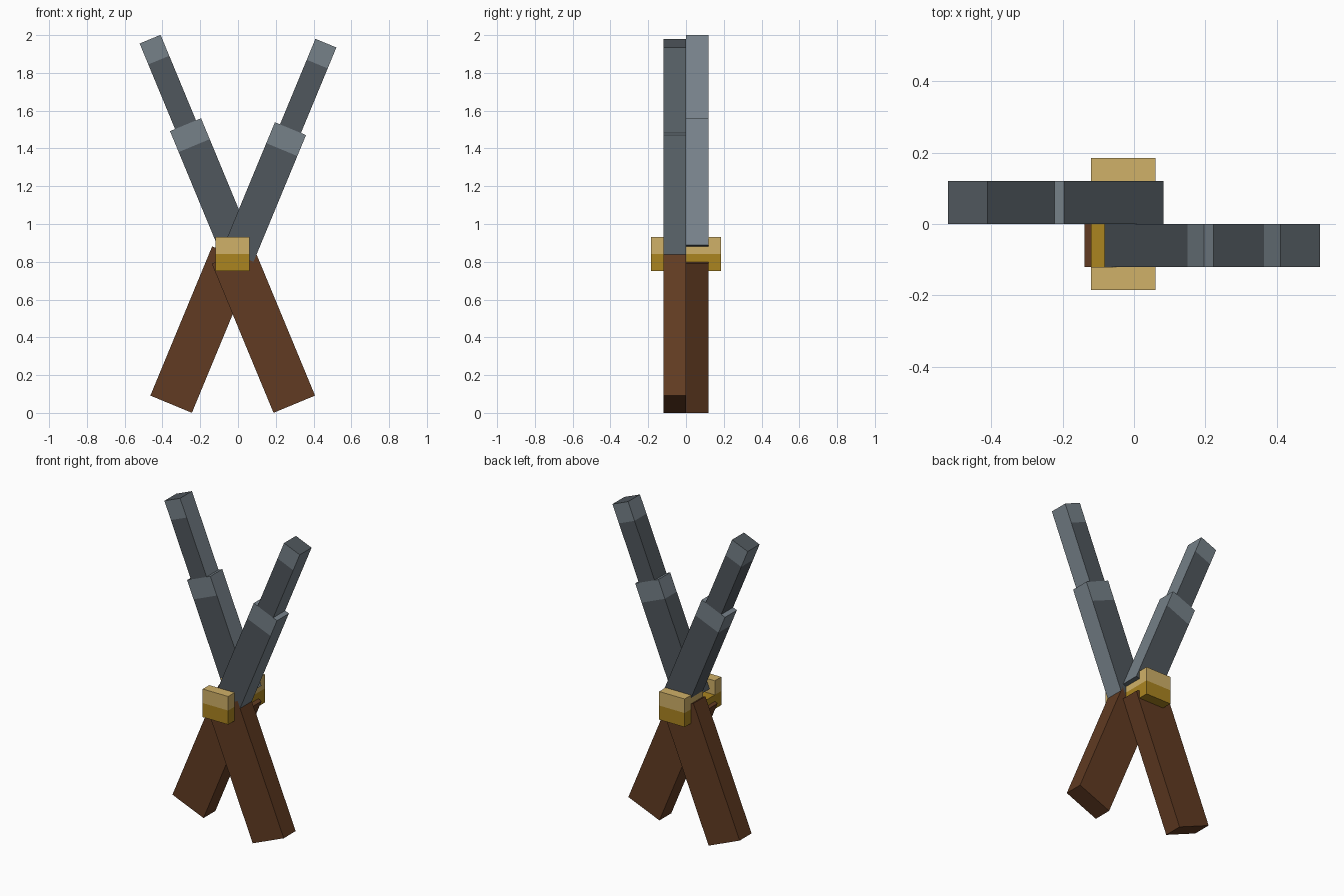
import bpy, bmesh
from math import radians
from mathutils import Matrix, Vector

if "Cube" in bpy.data.objects:
    bpy.data.objects.remove(bpy.data.objects["Cube"])


def material(name, rgb):
    # sRGB 0-255 to linear
    lin = [((c / 255 + 0.055) / 1.055) ** 2.4 for c in rgb]
    m = bpy.data.materials.new(name)
    m.use_nodes = True
    m.diffuse_color = (*lin, 1)
    m.node_tree.nodes["Principled BSDF"].inputs["Base Color"].default_value = (*lin, 1)
    return m


STEEL = material("dark steel", (80, 87, 93))
EDGE = material("light steel", (118, 129, 137))
WOOD = material("brown wood", (97, 59, 34))
GOLD = material("light gold", (208, 177, 104))
BRONZE = material("dark gold", (171, 133, 32))


def box(name, lo, hi, mats, rule=None, cut=None, matrix=Matrix()):
    """Box from corner lo to corner hi, split at local height cut, coloured by rule."""
    bm = bmesh.new()
    bmesh.ops.create_cube(bm, size=1)
    lo, hi = Vector(lo), Vector(hi)
    for v in bm.verts:
        v.co = (lo + hi) / 2 + v.co * (hi - lo)
    if cut is not None:
        bmesh.ops.bisect_plane(bm, geom=bm.verts[:] + bm.edges[:] + bm.faces[:],
                               plane_co=(0, 0, cut), plane_no=(0, 0, 1))
    bm.normal_update()
    for f in bm.faces:
        f.material_index = rule(f) if rule else 0
    bm.transform(matrix)
    mesh = bpy.data.meshes.new(name)
    bm.to_mesh(mesh)
    bm.free()
    for m in mats:
        mesh.materials.append(m)
    obj = bpy.data.objects.new(name, mesh)
    bpy.context.collection.objects.link(obj)
    return obj


def leaning(x, z, angle):
    return Matrix.Translation((x, 0, z)) @ Matrix.Rotation(radians(angle), 4, 'Y')


def blade_rule(cut, plain_end):
    # right edge and the band near the end are light
    def rule(f):
        if f.normal.z > 0.9 and plain_end:
            return 0
        return int(f.normal.x > 0.9 or f.calc_center_median().z > cut)
    return rule


BAND, LOWER, UPPER = 0.12, 0.726, 0.49
for side, s, y0, z in (("front", 1, -0.12, 0.834), ("back", -1, 0, 0.855)):
    y1 = y0 + 0.12
    # stepped blade
    m = leaning(0, z, s * 22.5)
    cut = LOWER - BAND
    box(side + "_blade_lower", (-0.089, y0, 0), (0.089, y1, LOWER), (STEEL, EDGE),
        blade_rule(cut, False), cut, m)
    cut = LOWER + UPPER - BAND
    box(side + "_blade_tip", (-0.06, y0, LOWER), (0.06, y1, LOWER + UPPER), (STEEL, EDGE),
        blade_rule(cut, True), cut, m)
    # handle leaning the other way
    box(side + "_handle", (-0.119, y0, 0), (0.119, y1, 0.855), (WOOD,),
        matrix=leaning(-0.028 + s * 0.326, 0.046, -s * 22.5))


# clasp at the crossing, with a channel behind its front plate
def clasp(name, y0, y1, top):
    box(name, (-0.12, y0, 0.75), (0.06, y1, top), (BRONZE, GOLD),
        lambda f: int(f.calc_center_median().z > 0.8401), 0.84)


clasp("clasp_front", -0.185, -0.12, 0.93)
clasp("clasp_channel", -0.12, 0, 0.84)
clasp("clasp_back", 0, 0.185, 0.93)
